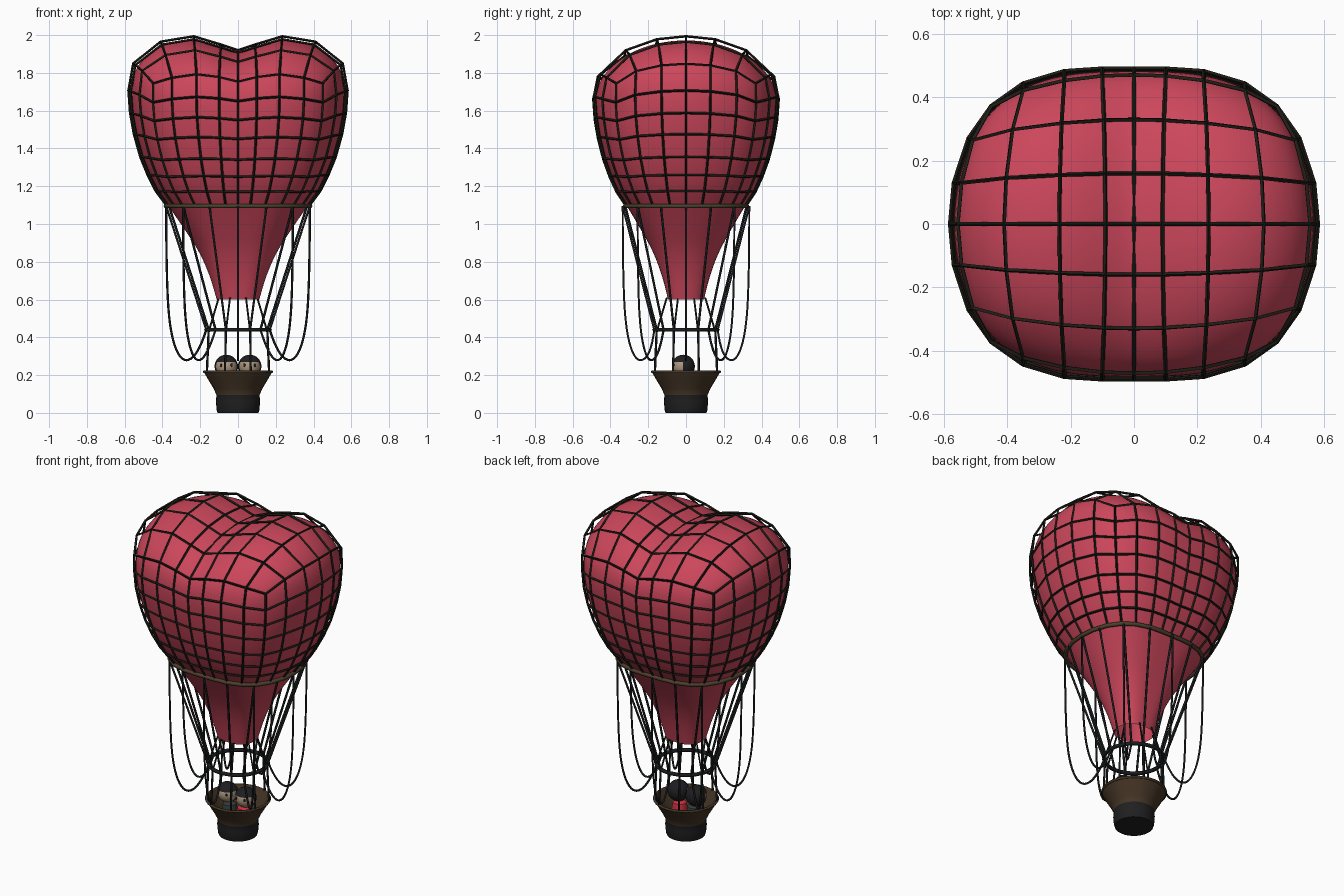
import bpy, bmesh, math
from mathutils import Vector

if "Cube" in bpy.data.objects:
    bpy.data.objects.remove(bpy.data.objects["Cube"])

def mat(name, c):
    m = bpy.data.materials.new(name)
    m.diffuse_color = (*c, 1)
    m.use_nodes = True
    m.node_tree.nodes["Principled BSDF"].inputs["Base Color"].default_value = m.diffuse_color
    return m

RED = mat("balloon_red", (0.60, 0.062, 0.105))
NET = mat("net_dark", (0.013, 0.012, 0.008))
ROPE = mat("rope_black", (0.010, 0.011, 0.012))
BROWN = mat("basket_brown", (0.060, 0.036, 0.019))
HOOP = mat("hoop_brown", (0.070, 0.050, 0.026))
BLACK = mat("base_black", (0.014, 0.014, 0.015))
HAIR = mat("hair_black", (0.013, 0.013, 0.015))
SKIN = mat("skin", (0.42, 0.31, 0.21))
GREY = mat("coat_grey", (0.035, 0.045, 0.045))
SHIRT = mat("shirt_red", (0.60, 0.03, 0.05))

def add_mesh(name, bm, *mats, smooth=True):
    me = bpy.data.meshes.new(name)
    bm.to_mesh(me)
    bm.free()
    ob = bpy.data.objects.new(name, me)
    bpy.context.collection.objects.link(ob)
    for m in mats:
        me.materials.append(m)
    if smooth:
        bpy.ops.object.select_all(action='DESELECT')
        ob.select_set(True)
        bpy.context.view_layer.objects.active = ob
        bpy.ops.object.shade_smooth_by_angle(angle=math.radians(50))
    return ob

def tubes(name, paths, r, m, cyclic=False, nurbs=False):
    cu = bpy.data.curves.new(name, 'CURVE')
    cu.dimensions = '3D'
    cu.bevel_depth = r
    cu.bevel_resolution = 1
    for pts in paths:
        s = cu.splines.new('NURBS' if nurbs else 'POLY')
        s.points.add(len(pts) - 1)
        for p, co in zip(s.points, pts):
            p.co = (*co, 1)
        s.use_cyclic_u = cyclic
        if nurbs:
            s.order_u = 3
            s.use_endpoint_u = not cyclic
            s.resolution_u = 6
    cu.materials.append(m)
    ob = bpy.data.objects.new(name, cu)
    bpy.context.collection.objects.link(ob)

def lathe(name, prof, mats, at=(0, 0), n=32, low_z=None):
    bm = bmesh.new()
    vs = [bm.verts.new((r, 0, z)) for r, z in prof]
    es = [bm.edges.new(e) for e in zip(vs, vs[1:])]
    bmesh.ops.spin(bm, geom=vs + es, axis=(0, 0, 1), cent=(0, 0, 0), steps=n, angle=math.tau)
    bmesh.ops.remove_doubles(bm, verts=bm.verts, dist=1e-5)
    bmesh.ops.recalc_face_normals(bm, faces=bm.faces)
    if low_z:
        for f in bm.faces:
            f.material_index = int(f.calc_center_median().z < low_z)
    bmesh.ops.translate(bm, verts=bm.verts, vec=(*at, 0))
    return add_mesh(name, bm, *mats)

def ball(name, at, scale, m, keep=None):
    bm = bmesh.new()
    bmesh.ops.create_uvsphere(bm, u_segments=24, v_segments=16, radius=1)
    if keep:
        bmesh.ops.delete(bm, context='FACES',
                         geom=[f for f in bm.faces if not keep(f.calc_center_median())])
    for v in bm.verts:
        v.co = Vector(at) + v.co * Vector(scale)
    add_mesh(name, bm, m)

# Heart cage: an 8 x 6 grid cap on top, then 28-sided rings below
XS0, XS1 = (0, .09, .235, .41, .555), (0, .1, .22, .35, .45)
YS0, YS1 = (0, .16, .33, .47), (0, .13, .265, .37)
TOP, DROP = (1.92, 1.95, 1.994, 1.965, 1.85), (.165, .17, .20, .19, .105)
FRONT_Y, SIDE = (.49, .49, .482, .443, .372), ((.58, 0), (.568, .13), (.522, .27))
NET_RINGS = [(1.65, 1, .6), (1.55, .985, .4), (1.45, .95, .27), (1.34, .892, .16),
             (1.25, .825, .1), (1.17, .75, .04), (1.1, .655, 0)]
SKIRT_RINGS = [(.95, .475, 0), (.85, .36, 0), (.72, .262, 0), (.6, .205, 0)]

def cap(i, j):
    a, b = abs(i), abs(j)
    x = XS0[a] + (XS1[a] - XS0[a]) * (b / 3) ** 2
    y = YS0[b] + (YS1[b] - YS0[b]) * (a / 4) ** 2.5
    z = TOP[a] - DROP[a] * (0, .08, .37, 1)[b]
    return Vector((math.copysign(x, i), math.copysign(y, j), z))

def outline(i, j):
    a, b = abs(i), abs(j)
    x, y = (XS1[a], FRONT_Y[a]) if b == 3 else SIDE[b]
    return math.copysign(x, i), math.copysign(y, j)

RIM = ([(i, -3) for i in range(-4, 4)] + [(4, j) for j in range(-3, 3)]
       + [(i, 3) for i in range(4, -4, -1)] + [(-4, j) for j in range(3, -3, -1)])

def cage(rings, inset=0):
    bm = bmesh.new()
    g = {(i, j): bm.verts.new(cap(i, j)) for i in range(-4, 5) for j in range(-3, 4)}
    for i in range(-4, 4):
        for j in range(-3, 3):
            bm.faces.new((g[i, j], g[i + 1, j], g[i + 1, j + 1], g[i, j + 1]))
    prev = [g[k] for k in RIM]
    for z, s, w in rings:
        ring = []
        for k in RIM:
            x, y = outline(*k)
            ring.append(bm.verts.new((x * s, y * s, z + (cap(*k).z - 1.755) * w)))
        for n in range(28):
            m = (n + 1) % 28
            bm.faces.new((prev[n], ring[n], ring[m], prev[m]))
        prev = ring
    bmesh.ops.recalc_face_normals(bm, faces=bm.faces)
    bm.normal_update()
    for v, nrm in [(v, v.normal.copy()) for v in bm.verts]:
        v.co -= nrm * inset
    return bm

# Envelope with its skirt, and the net over it
env = add_mesh("envelope", cage(NET_RINGS + SKIRT_RINGS, .005), RED)
sub = env.modifiers.new("subdivide", 'SUBSURF')
sub.levels = sub.render_levels = 2
for p in env.data.polygons:
    p.use_smooth = True
net = add_mesh("net", cage(NET_RINGS), NET, smooth=False)
wire = net.modifiers.new("wire", 'WIREFRAME')
wire.thickness = .013
wire.offset = 0

# Hoop under the net and load ring above the basket
hoop = [(x * .66, y * .66, 1.095) for x, y in (outline(*k) for k in RIM)]
tubes("net_hoop", [hoop], .012, HOOP, cyclic=True)

def circ(t, r, z):
    return (r * math.cos(t), r * math.sin(t), z)

def hang(t, f, z):
    k = f * (1 + .08 * math.sin(2 * t) ** 2)
    return (.38 * k * math.cos(t), .335 * k * math.sin(t), z)

A8 = [math.tau * k / 8 for k in range(8)]
A16 = [math.tau * k / 16 for k in range(16)]
tubes("load_ring", [[circ(math.tau * k / 32, .168, .44) for k in range(32)]], .011, ROPE, cyclic=True)

# Ropes: straight stays, slack loops, mouth lines and basket lines
tubes("stay_ropes", [[hang(t, 1, 1.095), circ(t, .168, .44)] for t in A16], .0065, ROPE)
tubes("slack_ropes", [[hang(t, 1, 1.095), hang(t, 1, .75), hang(t, .95, .42), hang(t, .78, .26),
                       hang(t, .55, .31), circ(t, .168, .44)] for t in A8], .006, ROPE, nurbs=True)
tubes("mouth_ropes", [[circ(t + .39, .11, .61), circ(t + .39, .165, .44)] for t in A8], .005, ROPE)
tubes("basket_ropes", [[circ(t + .39, .168, .44), circ(t + .39, .178, .22)] for t in A8], .006, ROPE)

# Basket with black base and rolled rim
lathe("basket", [(0, 0), (.108, 0), (.113, .015), (.117, .06), (.114, .095), (.13, .13), (.157, .175),
                 (.178, .212), (.17, .22), (.145, .175), (.118, .13), (.104, .095), (.1, .02), (0, .02)],
      (BROWN, BLACK), low_z=.095)
tubes("basket_rim", [[circ(math.tau * k / 32, .178, .218) for k in range(32)]], .008, BROWN, cyclic=True)

# Two passengers
for side, x, coat in (("left", -.062, GREY), ("right", .062, SHIRT)):
    c = (x, -.015, .246)
    lathe(side + "_body", [(0, .02), (.04, .02), (.048, .13), (.038, .18), (0, .2)], (coat,), (x * .8, -.01), 20)
    ball(side + "_head", c, (.057, .057, .057), SKIN)
    ball(side + "_hair", c, (.062, .062, .062), HAIR, lambda p: p.z > .35 or (p.y > .05 and p.z > -.8))
    for e in (-1, 1):
        ball(side + "_eye", (x + e * .028, -.065, .253), (.006, .004, .009), HAIR)
